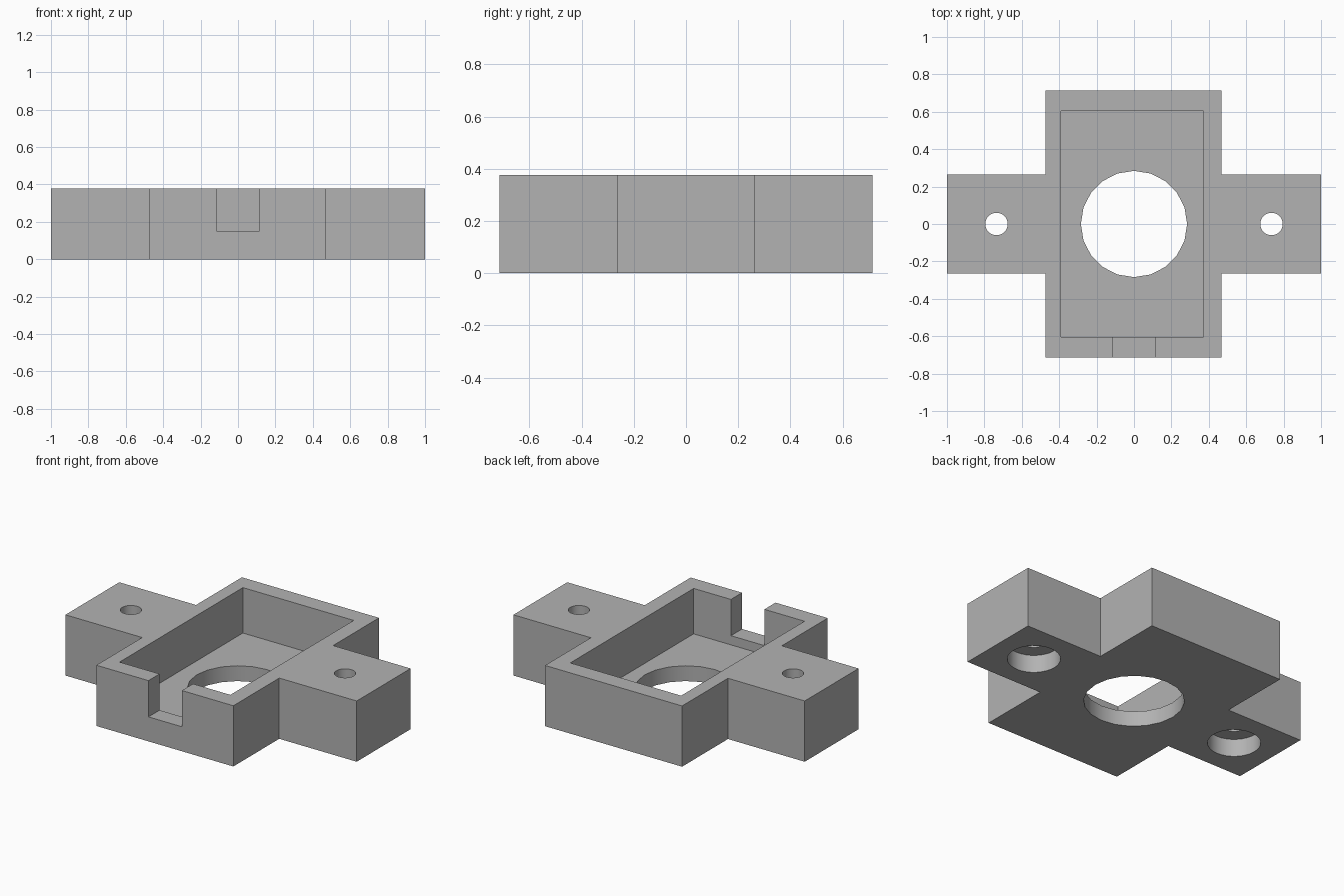
import bpy
import bmesh
from math import radians
from mathutils import Matrix

cube = bpy.data.objects.get("Cube")
if cube:
    bpy.data.objects.remove(cube, do_unlink=True)

HEIGHT = 0.377
FLOOR = 0.095
ABOVE = HEIGHT + 0.1

grey = bpy.data.materials.new("plain grey")
grey.use_nodes = True
colour = (0.45, 0.45, 0.45, 1)
grey.diffuse_color = colour
grey.node_tree.nodes["Principled BSDF"].inputs["Base Color"].default_value = colour


def add_object(name, bm):
    bmesh.ops.recalc_face_normals(bm, faces=bm.faces)
    mesh = bpy.data.meshes.new(name)
    bm.to_mesh(mesh)
    bm.free()
    mesh.materials.append(grey)
    obj = bpy.data.objects.new(name, mesh)
    bpy.context.collection.objects.link(obj)
    return obj


def prism(name, outline, z0, z1):
    bm = bmesh.new()
    base = bm.faces.new([bm.verts.new((x, y, z0)) for x, y in outline])
    grown = bmesh.ops.extrude_face_region(bm, geom=[base])["geom"]
    top = [v for v in grown if isinstance(v, bmesh.types.BMVert)]
    bmesh.ops.translate(bm, verts=top, vec=(0, 0, z1 - z0))
    return add_object(name, bm)


def box(name, x0, x1, y0, y1, z0, z1):
    return prism(name, [(x0, y0), (x1, y0), (x1, y1), (x0, y1)], z0, z1)


def cylinder(name, x, radius, z0, z1, sides):
    bm = bmesh.new()
    bmesh.ops.create_cone(bm, cap_ends=True, segments=sides, radius1=radius,
                          radius2=radius, depth=z1 - z0,
                          matrix=Matrix.Translation((x, 0, (z0 + z1) / 2)))
    return add_object(name, bm)


# Cross-shaped block: rectangular body with two mounting ears
left, right, end, ear = -0.473, 0.468, 0.714, 0.264
block = prism("mounting_block", [
    (left, -end), (right, -end), (right, -ear), (1, -ear), (1, ear), (right, ear),
    (right, end), (left, end), (left, ear), (-1, ear), (-1, -ear), (left, -ear)],
    0, HEIGHT)

# Open pocket, cable notch in the front wall and round floor opening
cutters = [
    box("pocket_cutter", -0.39, 0.371, -0.605, 0.605, FLOOR, ABOVE),
    box("notch_cutter", -0.115, 0.115, -0.8, -0.5, 0.152, ABOVE),
    cylinder("floor_opening_cutter", 0, 0.284, -0.1, 0.2, 20),
]

# Bolt holes, with wide counterbores underneath
for x in (-0.735, 0.735):
    cutters.append(cylinder("bolt_hole_cutter", x, 0.06, -0.1, ABOVE, 32))
    cutters.append(cylinder("counterbore_cutter", x, 0.15, -0.1, 0.11, 32))

bpy.ops.object.select_all(action="DESELECT")
block.select_set(True)
bpy.context.view_layer.objects.active = block
for cutter in cutters:
    cutter.hide_render = True
    mod = block.modifiers.new("cut", "BOOLEAN")
    mod.operation = "DIFFERENCE"
    mod.solver = "EXACT"
    mod.object = cutter
    bpy.ops.object.modifier_apply(modifier=mod.name)
for cutter in cutters:
    bpy.data.objects.remove(cutter, do_unlink=True)

bpy.ops.object.shade_smooth_by_angle(angle=radians(30))
